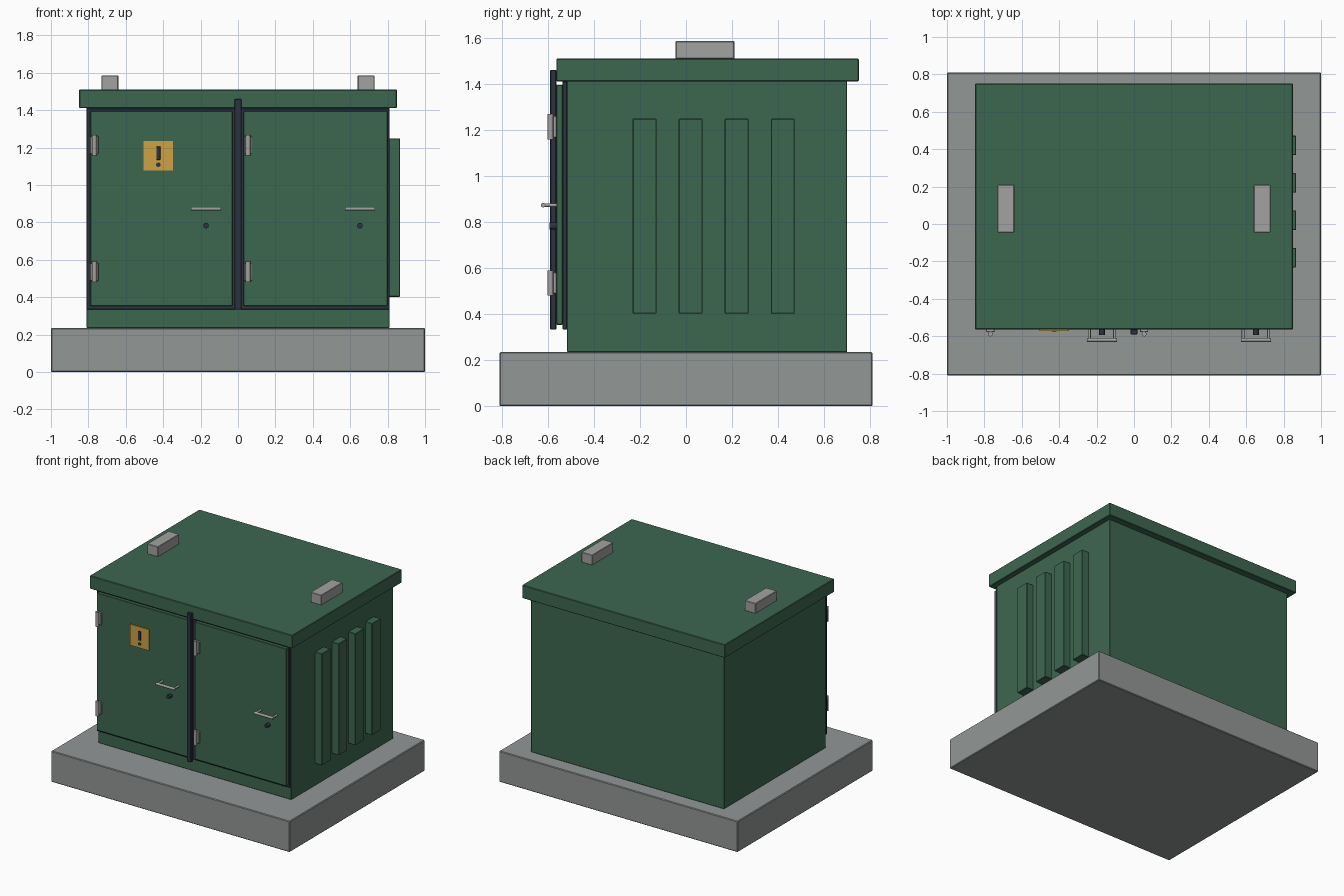
import bpy
from mathutils import Vector

cube = bpy.data.objects.get("Cube")
if cube:
    bpy.data.objects.remove(cube, do_unlink=True)


def material(name, r, g, b):
    m = bpy.data.materials.new(name)
    m.use_nodes = True
    m.diffuse_color = (r, g, b, 1)
    m.node_tree.nodes["Principled BSDF"].inputs["Base Color"].default_value = (r, g, b, 1)
    return m


GREEN = material("green paint", 0.046, 0.135, 0.08)
CONCRETE = material("concrete grey", 0.29, 0.31, 0.305)
STEEL = material("light steel", 0.36, 0.36, 0.355)
DARK = material("dark trim", 0.025, 0.034, 0.048)
YELLOW = material("warning yellow", 0.62, 0.36, 0.055)


def box(name, x, y, z, mat, bevel=0.003):
    """Box from (min, max) ranges, with lightly eased edges."""
    lo, hi = Vector((x[0], y[0], z[0])), Vector((x[1], y[1], z[1]))
    bpy.ops.mesh.primitive_cube_add(size=1, location=(lo + hi) / 2)
    ob = bpy.context.object
    ob.name = name
    ob.scale = hi - lo
    bpy.ops.object.transform_apply(location=False, rotation=False, scale=True)
    ob.data.materials.append(mat)
    if bevel:
        mod = ob.modifiers.new("eased edges", 'BEVEL')
        mod.width = bevel
        mod.segments = 1
    return ob


def rod(name, start, end, radius, mat, sides=16):
    """Cylinder running between two points."""
    a, b = Vector(start), Vector(end)
    bpy.ops.mesh.primitive_cylinder_add(vertices=sides, radius=radius,
                                        depth=(b - a).length, location=(a + b) / 2)
    ob = bpy.context.object
    ob.name = name
    ob.rotation_euler = (b - a).to_track_quat('Z', 'Y').to_euler()
    ob.data.materials.append(mat)
    bpy.ops.object.shade_smooth_by_angle()
    return ob


# Plinth, cabinet body and overhanging roof
box("plinth", (-1, 1), (-0.81, 0.81), (0, 0.235), CONCRETE, 0.005)
box("cabinet_body", (-0.81, 0.81), (-0.517, 0.70), (0.235, 1.42), GREEN)
box("roof", (-0.85, 0.85), (-0.563, 0.75), (1.41, 1.51), GREEN, 0.004)

# Lifting lugs on the roof
for side, x in (("right", -0.685), ("left", 0.685)):
    box(f"{side}_lifting_lug", (x - 0.045, x + 0.045), (-0.045, 0.21), (1.508, 1.585), STEEL)

# Raised vent ribs on one side
for i in range(4):
    y = -0.18 + 0.2 * i
    box(f"vent_rib_{i + 1}", (0.8, 0.867), (y - 0.052, y + 0.052), (0.402, 1.248), GREEN)

# Door seal and centre post
DOOR_Y = -0.563
box("door_seal", (-0.81, 0.81), (-0.537, -0.515), (0.333, 1.41), DARK)
box("centre_post", (-0.018, 0.018), (-0.59, DOOR_Y), (0.333, 1.46), DARK)

# Doors with hinges, handle and lock
for side, x0, x1, hinge_x, handle_x in (("right", -0.79, -0.03, -0.768, -0.171),
                                        ("left", 0.03, 0.80, 0.054, 0.652)):
    box(f"{side}_door", (x0, x1), (DOOR_Y, -0.535), (0.353, 1.395), GREEN)

    for level, z in (("lower", 0.535), ("upper", 1.213)):
        box(f"{side}_{level}_hinge_leaf", (hinge_x - 0.022, hinge_x + 0.022),
            (-0.577, DOOR_Y), (z - 0.046, z + 0.046), STEEL, 0.002)
        rod(f"{side}_{level}_hinge_knuckle", (hinge_x, -0.588, z - 0.055),
            (hinge_x, -0.588, z + 0.055), 0.013, STEEL)

    z = 0.873
    rod(f"{side}_handle_grip", (handle_x - 0.08, -0.62, z),
        (handle_x + 0.08, -0.62, z), 0.01, STEEL)
    for end, offset in (("outer", -0.068), ("inner", 0.068)):
        rod(f"{side}_handle_{end}_post", (handle_x + offset, DOOR_Y, z),
            (handle_x + offset, -0.615, z), 0.008, STEEL)
    rod(f"{side}_lock", (handle_x, -0.56, 0.782), (handle_x, -0.593, 0.782), 0.015, DARK)

# Warning plate with exclamation mark
box("warning_plate", (-0.505, -0.347), (-0.571, DOOR_Y), (1.077, 1.236), YELLOW, 0)
box("warning_bar", (-0.437, -0.415), (-0.575, -0.57), (1.134, 1.206), DARK, 0.002)
rod("warning_dot", (-0.426, -0.57, 1.108), (-0.426, -0.575, 1.108), 0.012, DARK)
